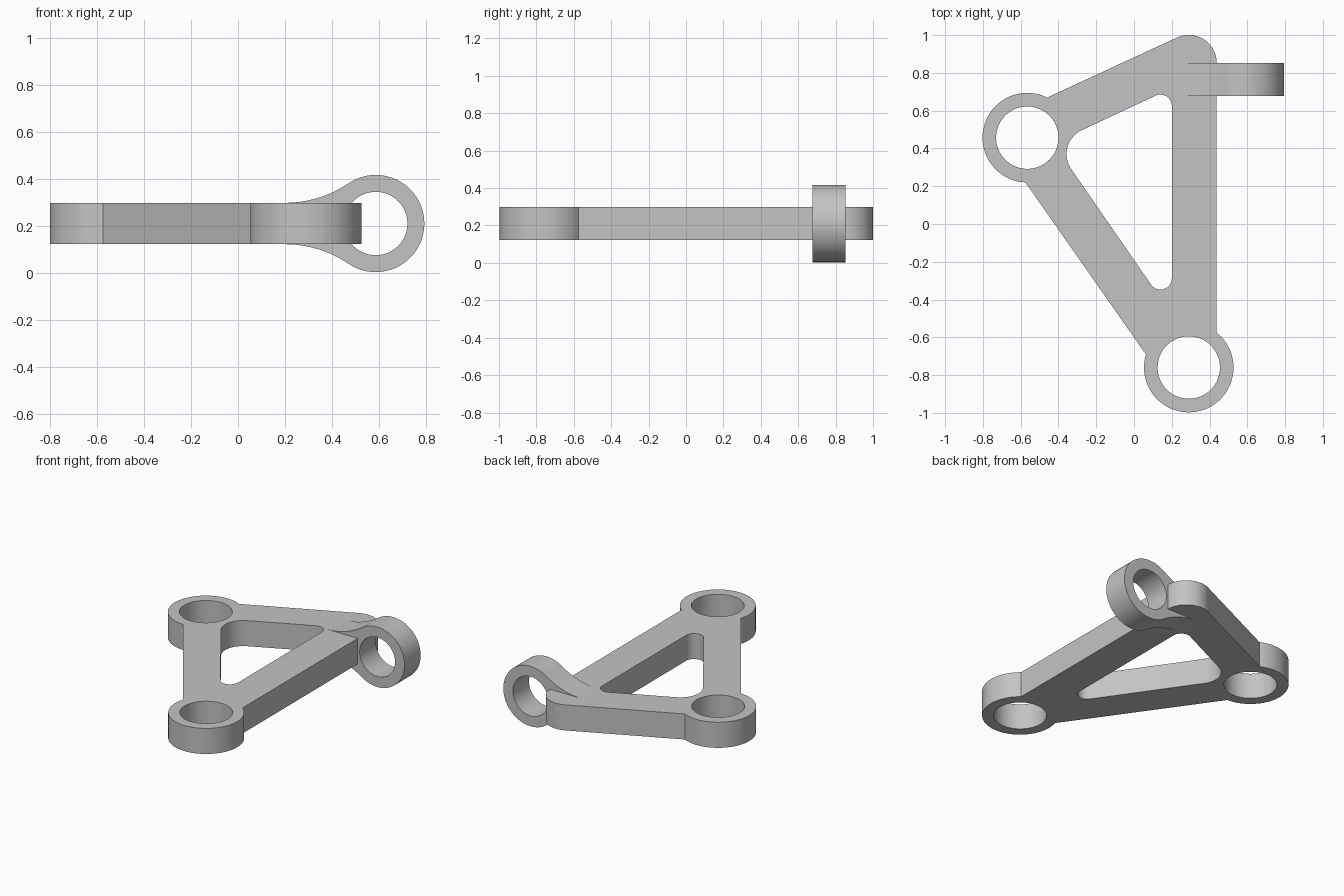
import bpy
from math import cos, sin, radians, degrees, atan2, pi

cube = bpy.data.objects.get("Cube")
if cube:
    bpy.data.objects.remove(cube, do_unlink=True)

grey = bpy.data.materials.new("plain grey")
grey.use_nodes = True
colour = (0.55, 0.55, 0.55, 1)
grey.diffuse_color = colour
grey.node_tree.nodes["Principled BSDF"].inputs["Base Color"].default_value = colour


def arc(centre, radius, start, end):
    """Points along an arc, angles in degrees."""
    steps = max(6, int(abs(end - start) / 4))
    angles = [radians(start + (end - start) * i / steps) for i in range(steps + 1)]
    return [(centre[0] + radius * cos(a), centre[1] + radius * sin(a)) for a in angles]


def circle(centre, radius):
    return arc(centre, radius, 0, 360)[:-1]


def extruded(name, loops, thickness, location, tilt=0):
    """Solid from an outline with holes, centred on its thickness."""
    curve = bpy.data.curves.new(name, "CURVE")
    curve.dimensions = "2D"
    curve.fill_mode = "BOTH"
    curve.extrude = thickness / 2
    for loop in loops:
        spline = curve.splines.new("POLY")
        spline.points.add(len(loop) - 1)
        for point, (x, y) in zip(spline.points, loop):
            point.co = (x, y, 0, 1)
        spline.use_cyclic_u = True
    curve.materials.append(grey)
    obj = bpy.data.objects.new(name, curve)
    bpy.context.collection.objects.link(obj)
    obj.location = location
    obj.rotation_euler.x = tilt
    bpy.ops.object.select_all(action="DESELECT")
    obj.select_set(True)
    bpy.context.view_layer.objects.active = obj
    bpy.ops.object.convert(target="MESH")
    # Weld the caps to the walls
    bpy.ops.object.mode_set(mode="EDIT")
    bpy.ops.mesh.select_all(action="SELECT")
    bpy.ops.mesh.remove_doubles(threshold=0.0001)
    bpy.ops.mesh.normals_make_consistent(inside=False)
    bpy.ops.object.mode_set(mode="OBJECT")
    bpy.ops.object.shade_smooth_by_angle(angle=radians(25))
    return obj


# Triangular arm: two ringed bosses, a rounded corner and an open window
side_boss, front_boss, corner = (-0.565, 0.457), (0.29, -0.76), (0.29, 0.853)
boss_radius, bore_radius = 0.237, 0.165
upper, lower = 115, 215      # outward directions of the two sloping bars
outline = (arc(front_boss, boss_radius, 163, 411.4)
           + arc(corner, 0.148, 0, upper)
           + arc(side_boss, boss_radius, 63.7, 267.6))
window = (arc((0.14, 0.625), 0.06, 0, upper)
          + arc((-0.217, 0.37), 0.14, upper, lower)
          + arc((0.14, -0.287), 0.06, lower, 360))
bores = [circle(c, bore_radius) for c in (side_boss, front_boss)]
mid_z, arm_half = 0.21, 0.088
extruded("triangular_arm", [outline, window] + bores, 2 * arm_half, (0, 0, mid_z))

# Upright eye, blended into the arm by a flared neck tangent to its ring
eye_x, eye_radius, neck_x = 0.587, 0.207, 0.2
dx = eye_x - neck_x
flare = (dx ** 2 + arm_half ** 2 - eye_radius ** 2) / (2 * (eye_radius - arm_half))
rise = arm_half + flare
tangent = degrees(atan2(rise, -dx))
neck_top = arc((neck_x, rise), flare, -90, tangent - 180)
neck_bottom = [(x, -z) for x, z in reversed(neck_top)]
ring = arc((eye_x, 0), eye_radius, tangent, -tangent)
extruded("upright_eye", [neck_top + ring[1:-1] + neck_bottom, circle((eye_x, 0), 0.135)],
         0.176, (0, 0.765, mid_z), pi / 2)
